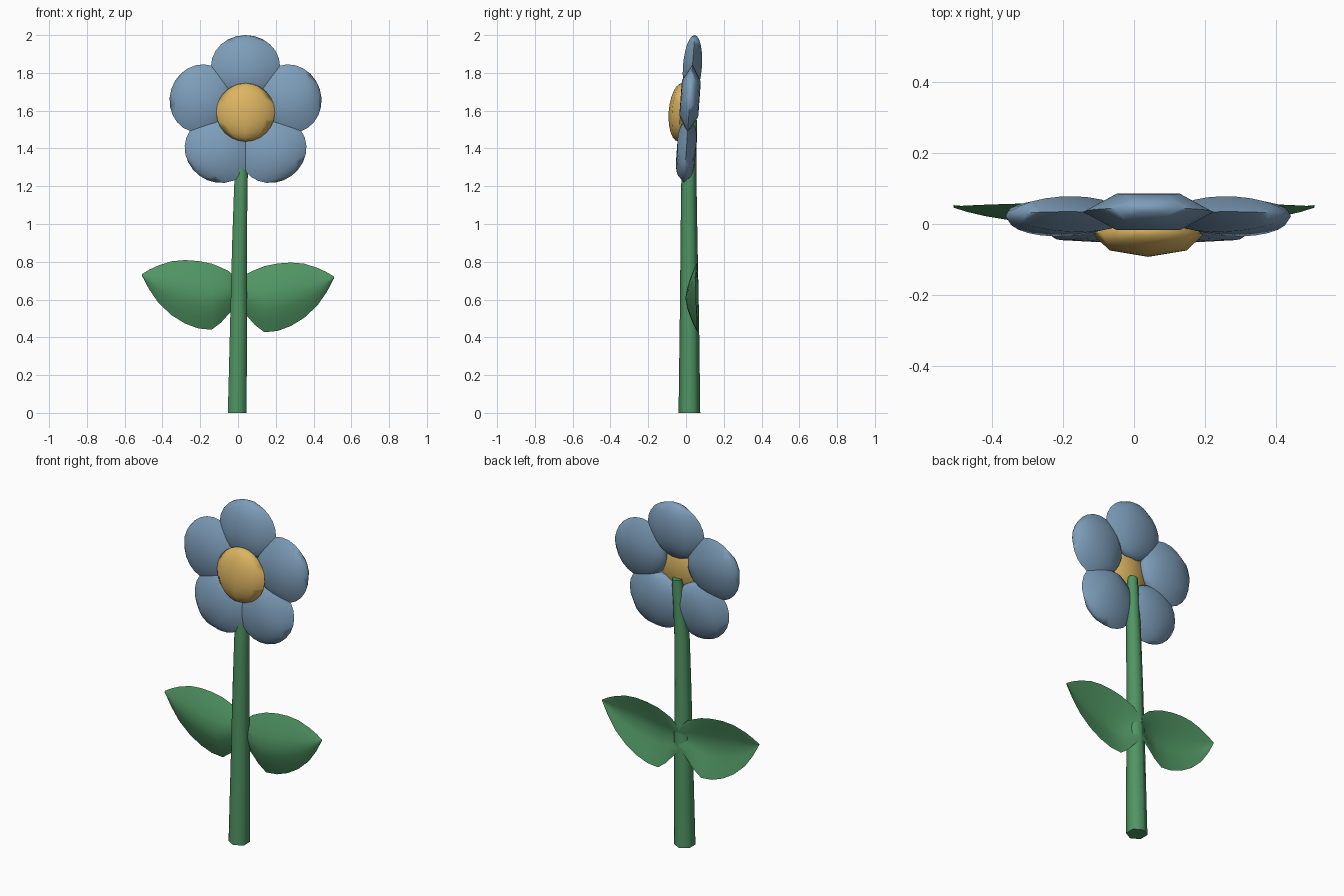
import bpy, bmesh, math
from mathutils import Matrix, Vector

if "Cube" in bpy.data.objects:
    bpy.data.objects.remove(bpy.data.objects["Cube"])


def material(name, rgb):
    m = bpy.data.materials.new(name)
    m.diffuse_color = (*rgb, 1)
    m.use_nodes = True
    m.node_tree.nodes["Principled BSDF"].inputs["Base Color"].default_value = m.diffuse_color
    return m


GREEN = material("leaf green", (0.08, 0.30, 0.125))
BLUE = material("petal blue", (0.205, 0.34, 0.49))
YELLOW = material("pollen yellow", (0.72, 0.46, 0.12))


def finish(name, bm, mat, angle=60):
    bmesh.ops.recalc_face_normals(bm, faces=bm.faces)
    me = bpy.data.meshes.new(name)
    bm.to_mesh(me)
    bm.free()
    me.materials.append(mat)
    ob = bpy.data.objects.new(name, me)
    bpy.context.collection.objects.link(ob)
    bpy.ops.object.select_all(action='DESELECT')
    ob.select_set(True)
    bpy.context.view_layer.objects.active = ob
    bpy.ops.object.shade_smooth_by_angle(angle=math.radians(angle))
    return ob


def ellipsoid(name, segments, rings, matrix, mat):
    bm = bmesh.new()
    bmesh.ops.create_uvsphere(bm, u_segments=segments, v_segments=rings, radius=1, matrix=matrix)
    return finish(name, bm, mat, 80)


# Flower head, leaning slightly back
head = Matrix.Translation((0.04, 0.016, 1.588)) @ Matrix.Rotation(-0.073, 4, 'X')
for i in range(5):
    m = (head @ Matrix.Rotation(i * math.tau / 5, 4, 'Y')
         @ Matrix.Translation((0, 0, 0.247)) @ Matrix.Diagonal((0.183, 0.058, 0.166, 1))
         @ Matrix.Rotation(math.pi / 2, 4, 'Z'))
    ellipsoid(f"petal_{i + 1}", 6, 12, m, BLUE)
ellipsoid("flower_centre", 8, 12,
          head @ Matrix.Translation((0, -0.046, 0)) @ Matrix.Diagonal((0.155, 0.062, 0.155, 1)), YELLOW)

# Tapered six-sided stem: x, y, z, radius
bm = bmesh.new()
rings = []
for x, y, z, r in [(-0.004, 0.018, 0, 0.0575), (0.003, 0.018, 0.5, 0.051),
                   (0.008, 0.016, 0.9, 0.045), (0.015, 0.015, 1.2, 0.041),
                   (0.024, 0.02, 1.38, 0.036), (0.036, 0.03, 1.55, 0.029)]:
    rings.append([bm.verts.new((x + r * math.sin(k * math.tau / 6),
                                y + r * math.cos(k * math.tau / 6), z)) for k in range(6)])
for a, b in zip(rings, rings[1:]):
    for k in range(6):
        bm.faces.new((a[k], a[k - 1], b[k - 1], b[k]))
bm.faces.new(rings[0])
bm.faces.new(rings[-1])
finish("stem", bm, GREEN, 65)

# Cupped leaves: distance out, lower edge, upper edge, cup depth
STATIONS = [(0.0, 0.56, 0.69, 0.02), (0.05, 0.51, 0.738, 0.04), (0.09, 0.465, 0.757, 0.053),
            (0.14, 0.427, 0.777, 0.062), (0.21, 0.434, 0.791, 0.062), (0.28, 0.46, 0.796, 0.056),
            (0.35, 0.503, 0.79, 0.046), (0.42, 0.568, 0.768, 0.032), (0.47, 0.64, 0.745, 0.018),
            (0.508, 0.712, 0.722, 0.004)]


def leaf(name, side, lift):
    bm = bmesh.new()
    front, back = [], []
    last = STATIONS[-1][0]
    for x, lo, hi, depth in STATIONS:
        thick = 0.016 * (1 - 0.7 * x / last)
        edge = 0.06 - 0.01 * (x / last) ** 3
        f, b = [], []
        for k in range(7):
            s = -1 + k / 3
            z = (lo + hi) / 2 + s * (hi - lo) / 2 + lift
            y = edge - depth * (1 - abs(s) ** 1.5)
            f.append(bm.verts.new((side * x, y, z)))
            # front and back sheets meet at the rim
            b.append(f[-1] if k in (0, 6) else bm.verts.new((side * x, y + thick, z)))
        front.append(f)
        back.append(b)
    for sheet in (front, back):
        for a, b in zip(sheet, sheet[1:]):
            for k in range(6):
                bm.faces.new((a[k], a[k + 1], b[k + 1], b[k]))
    for f, b in ((front[0], back[0]), (front[-1], back[-1])):
        bm.faces.new(f + b[-2:0:-1])
    finish(name, bm, GREEN, 70)


leaf("right_leaf", 1, 0.0)
leaf("left_leaf", -1, 0.013)
